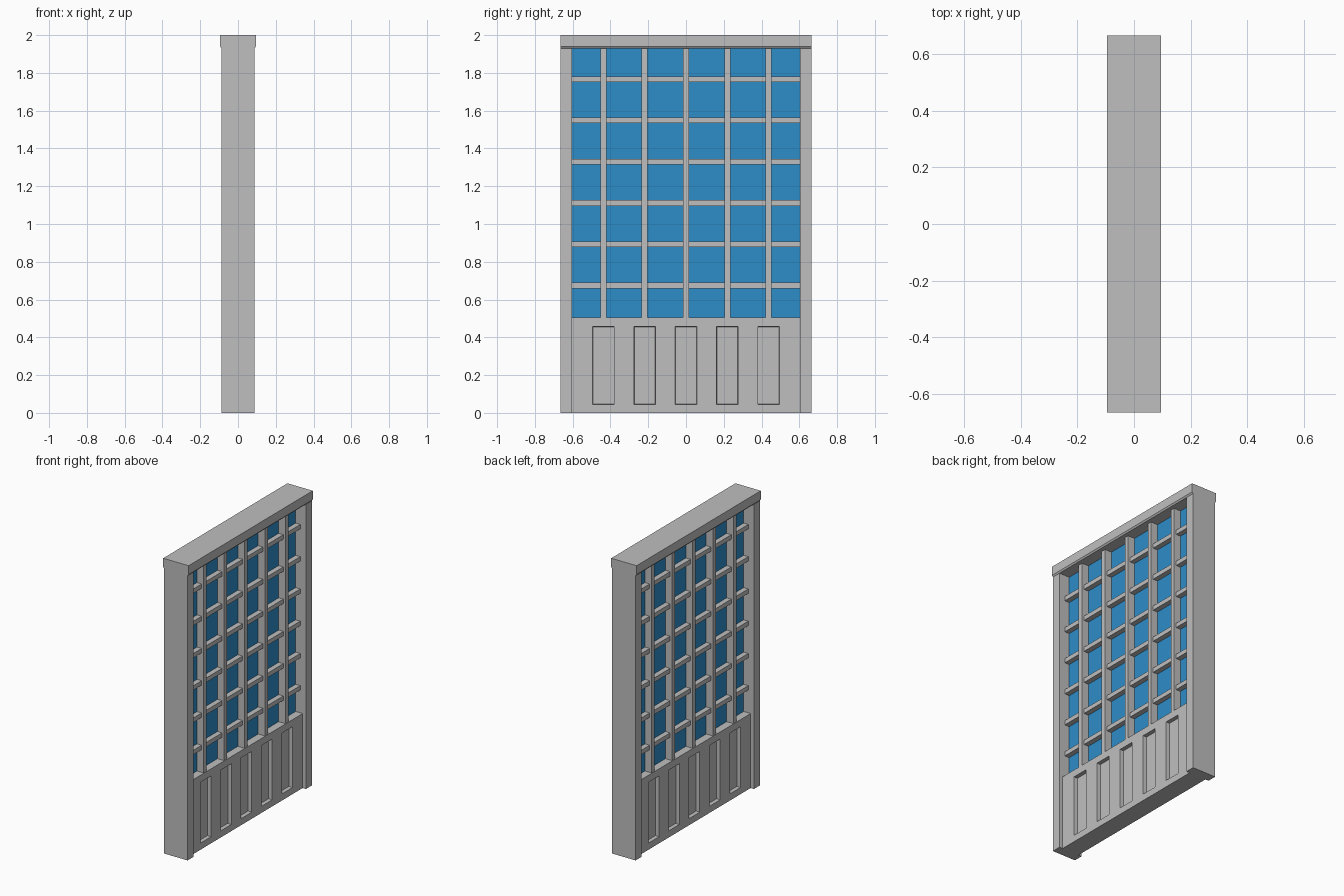
import bpy, bmesh
from mathutils import Vector

if "Cube" in bpy.data.objects:
    bpy.data.objects.remove(bpy.data.objects["Cube"], do_unlink=True)


def material(name, rgb):
    mat = bpy.data.materials.new(name)
    mat.use_nodes = True
    color = (*rgb, 1)
    mat.diffuse_color = color
    mat.node_tree.nodes["Principled BSDF"].inputs["Base Color"].default_value = color
    return mat


STONE = material("grey_stone", (0.52, 0.52, 0.52))
GLASS = material("blue_glass", (0.027, 0.266, 0.584))


def finish(name, bm, mat):
    bmesh.ops.recalc_face_normals(bm, faces=bm.faces)
    mesh = bpy.data.meshes.new(name)
    bm.to_mesh(mesh)
    bm.free()
    mesh.materials.append(mat)
    obj = bpy.data.objects.new(name, mesh)
    bpy.context.collection.objects.link(obj)
    return obj


def box_mesh(half_x, y0, y1, z0, z1):
    """Box centred on x = 0, so it shows on both faces of the wall."""
    bm = bmesh.new()
    bmesh.ops.create_cube(bm, size=1)
    for v in bm.verts:
        v.co = (v.co.x * 2 * half_x,
                y1 if v.co.y > 0 else y0,
                z1 if v.co.z > 0 else z0)
    return bm


def box(name, mat, *dims):
    return finish(name, box_mesh(*dims), mat)


END, INNER = 0.665, 0.603        # outer and inner edges of the posts
BASE_TOP, CAP_BOTTOM = 0.505, 1.93
PITCH = 0.2186                   # spacing of mullions, bars and panels

# End posts
box("front_post", STONE, 0.0875, -END, -INNER, 0, CAP_BOTTOM)
box("back_post", STONE, 0.0875, INNER, END, 0, CAP_BOTTOM)

# Cap with a small chamfer under each long edge
bm = bmesh.new()
half = [(0.0875, CAP_BOTTOM), (0.095, 1.94), (0.095, 2)]
outline = half + [(-x, z) for x, z in reversed(half)]
face = bm.faces.new([bm.verts.new((x, -END, z)) for x, z in outline])
ext = bmesh.ops.extrude_face_region(bm, geom=[face])
bmesh.ops.translate(bm, vec=(0, 2 * END, 0),
                    verts=[g for g in ext["geom"] if isinstance(g, bmesh.types.BMVert)])
finish("top_cap", bm, STONE)

# Glass sheet
box("glass", GLASS, 0.01, -INNER, INNER, BASE_TOP, CAP_BOTTOM)

# Vertical mullions and horizontal bars
columns = [i * PITCH for i in range(-2, 3)]
for i, y in enumerate(columns):
    box(f"mullion_{i + 1}", STONE, 0.06, y - 0.016, y + 0.016, BASE_TOP, CAP_BOTTOM)
for i in range(6):
    z = 0.674 + i * PITCH
    box(f"glazing_bar_{i + 1}", STONE, 0.045, -INNER, INNER, z - 0.015, z + 0.015)

# Base wall with a row of sunken panels on both faces
PANEL_LOW, PANEL_HIGH, PANEL_HALF = 0.045, 0.457, 0.057
bm = box_mesh(0.063, -INNER, INNER, 0, BASE_TOP)
cuts = [((0, 0, z), (0, 0, 1)) for z in (PANEL_LOW, PANEL_HIGH)]
cuts += [((0, y + s * PANEL_HALF, 0), (0, 1, 0)) for y in columns for s in (-1, 1)]
for point, normal in cuts:
    bmesh.ops.bisect_plane(bm, geom=bm.verts[:] + bm.edges[:] + bm.faces[:],
                           plane_co=Vector(point), plane_no=Vector(normal))
bm.normal_update()


def is_panel(f):
    c = f.calc_center_median()
    return (abs(f.normal.x) > 0.9 and PANEL_LOW < c.z < PANEL_HIGH
            and any(abs(c.y - y) < PANEL_HALF / 2 for y in columns))


bmesh.ops.inset_individual(bm, faces=[f for f in bm.faces if is_panel(f)],
                           thickness=0.003, depth=-0.025)
finish("base_wall", bm, STONE)
